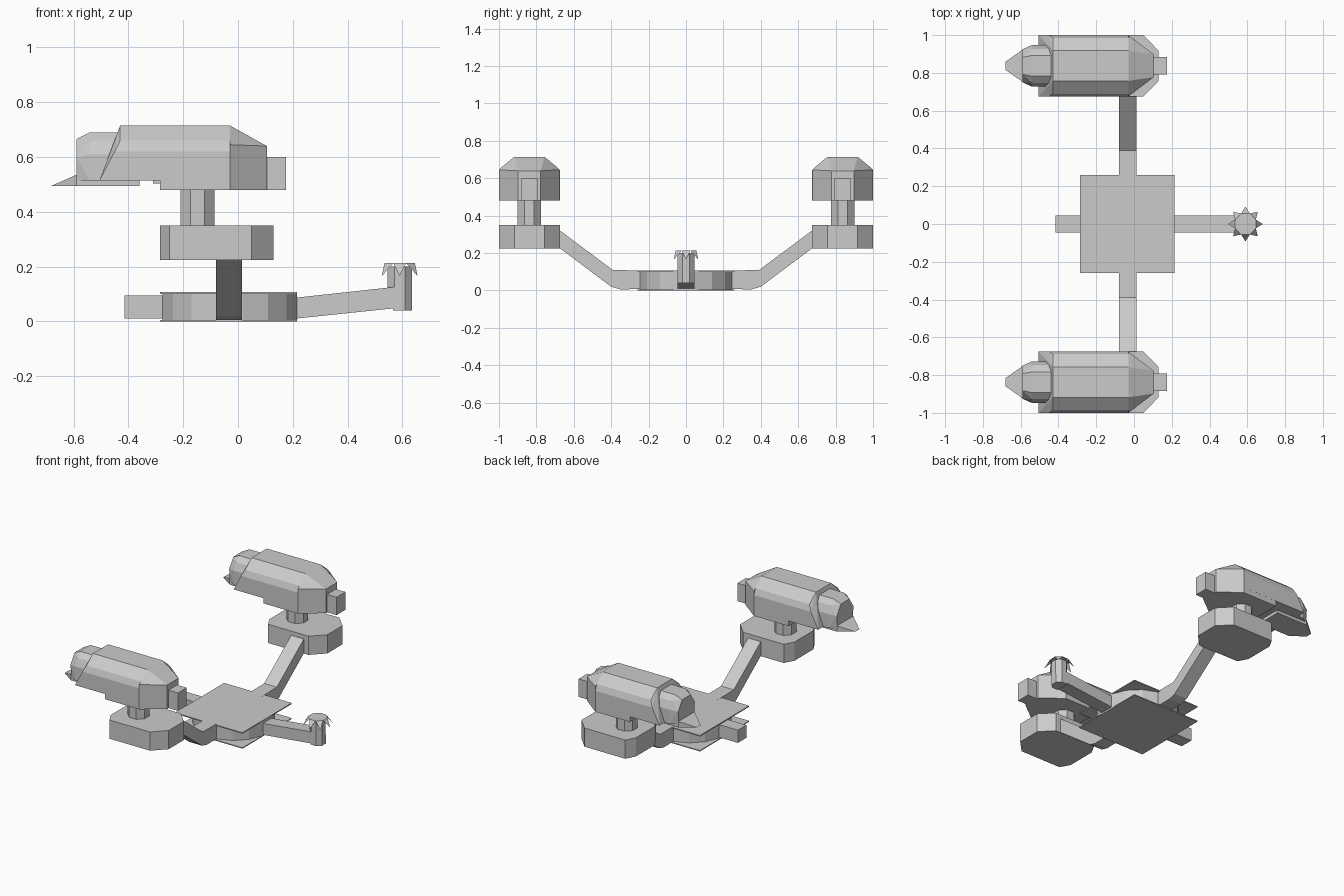
import bpy, bmesh, math
from mathutils import Vector

if "Cube" in bpy.data.objects:
    bpy.data.objects.remove(bpy.data.objects["Cube"])


def finish(name, bm):
    bmesh.ops.recalc_face_normals(bm, faces=bm.faces)
    me = bpy.data.meshes.new(name)
    bm.to_mesh(me)
    bm.free()
    ob = bpy.data.objects.new(name, me)
    bpy.context.collection.objects.link(ob)
    return ob


def mirrored(ob):
    m = ob.modifiers.new("mirror_y", 'MIRROR')
    m.use_axis = (False, True, False)
    m.use_clip = False
    return ob


def hull(name, pts):
    bm = bmesh.new()
    for p in pts:
        bm.verts.new(p)
    r = bmesh.ops.convex_hull(bm, input=bm.verts)
    junk = {e for e in r["geom_interior"] + r["geom_unused"] if isinstance(e, bmesh.types.BMVert)}
    bmesh.ops.delete(bm, geom=list(junk), context='VERTS')
    bmesh.ops.dissolve_limit(bm, angle_limit=0.01, verts=bm.verts, edges=bm.edges)
    return finish(name, bm)


def box(name, x, y, z):
    return hull(name, [(a, b, c) for a in x for b in y for c in z])


def extrude(name, profile, vec):
    bm = bmesh.new()
    f = bm.faces.new([bm.verts.new(p) for p in profile])
    r = bmesh.ops.extrude_face_region(bm, geom=[f], use_keep_orig=True)
    bmesh.ops.translate(bm, vec=Vector(vec), verts=[v for v in r["geom"] if isinstance(v, bmesh.types.BMVert)])
    return finish(name, bm)


def prism(name, c, flat_r, n, z0, z1):
    r = flat_r / math.cos(math.pi / n)
    ring = [(c[0] + r * math.cos((i + .5) * math.tau / n),
             c[1] + r * math.sin((i + .5) * math.tau / n), z0) for i in range(n)]
    return extrude(name, ring, (0, 0, z1 - z0))


# Central hub: drum between two square plates
prism("hub_drum", (-.03, 0), .245, 16, .004, .104)
box("hub_bottom_plate", (-.285, .215), (-.26, .26), (0, .006))
box("hub_top_plate", (-.285, .215), (-.26, .26), (.1, .107))
box("rear_stub", (-.415, -.2), (-.045, .045), (.01, .095))

# Side arms, bent upward to the pods
arm = [(.2, .008), (.35, .006), (.4, .02), (.7, .245), (.7, .34), (.39, .109), (.2, .107)]
mirrored(extrude("side_arm", [(-.08, y, z) for y, z in arm], (.094, 0, 0)))

# Front boom with post and toothed cap
boom = [(.15, .004), (.6, .051), (.6, .129), (.15, .08)]
extrude("front_boom", [(x, -.045, z) for x, z in boom], (0, .09, 0))
post = [(.545, .09), (.57, .04), (.635, .04), (.635, .168), (.545, .168)]
prism("boom_post", (.59, 0), .045, 8, .09, .2)
hull("boom_post_foot", [(x, s * y, z) for z in (.04, .1) for s in (-1, 1)
                        for x, y in ((.566, .045), (.609, .045), (.635, .02))])

bm = bmesh.new()
cap = [bm.verts.new((.59 + .06 * math.cos((i + .5) * math.tau / 8),
                     .06 * math.sin((i + .5) * math.tau / 8), .213)) for i in range(8)]
bm.faces.new(cap)
for i in range(8):
    a = (i + 1) * math.tau / 8
    tip = bm.verts.new((.59 + .092 * math.cos(a), .092 * math.sin(a), .166))
    bm.faces.new((cap[i], tip, cap[(i + 1) % 8]))
finish("toothed_cap", bm)

# Pods, mirrored across the centre
CY = .8375


def sym(pts):
    return [(x, CY + s * w, z) for x, w, z in pts for s in (-1, 1)]


base = [(-.285, .1), (-.25, .1625), (.05, .1625), (.13, .08)]
mirrored(hull("pod_base", sym([(x, w, z) for x, w in base for z in (.225, .35)])))
mirrored(prism("pod_post", (-.148, CY), .0625, 8, .34, .49))

# Faceted shell with a slanted rear edge
section = [(.1625, .515, -.505), (.1625, .62, -.45), (.148, .66, -.43), (.08, .715, -.43)]
mirrored(hull("pod_shell", sym([(x, w, z) for w, z, xr in section for x in (xr, -.03)])))
mirrored(hull("pod_belly", sym([(x, .162, z) for x in (-.285, -.03) for z in (.48, .53)])))
mirrored(hull("pod_belly_step", sym([(x, .1, z) for x in (-.31, -.28) for z in (.503, .53)])))

# Tapered front end and tip block
mirrored(hull("pod_nose", sym([(-.03, .1625, .48), (-.03, .1625, .645), (-.03, .148, .66),
                               (-.03, .08, .715), (.105, .06, .48), (.105, .06, .64)])))
mirrored(hull("pod_tip", sym([(x, .046, z) for x in (.09, .175) for z in (.48, .6)])))

# Inner core at the rear with a pointed lower lip
core = [(.11, .515), (.11, .61), (.09, .66), (.055, .69)]
rear = [(-.59, .08, .515), (-.59, .088, .6), (-.59, .045, .665)]
mirrored(hull("pod_core", sym([(x, w, z) for w, z in core for x in (-.4, -.54)] + rear)))
mirrored(hull("pod_lip", sym([(-.68, .022, .495), (-.59, .085, .495), (-.59, .085, .535),
                              (-.36, .085, .495), (-.36, .085, .535)])))
